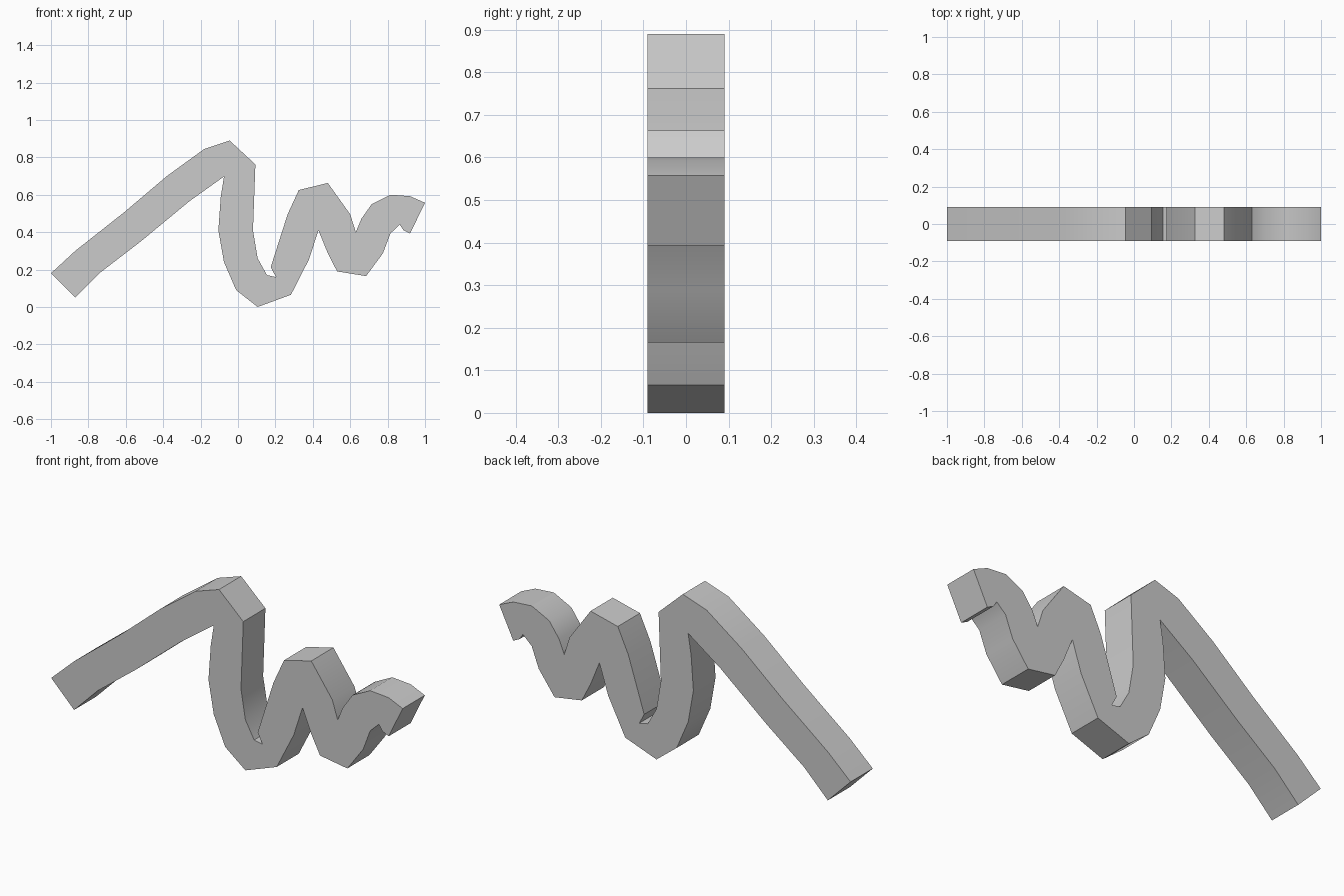
import bpy, bmesh
from mathutils import Vector

if "Cube" in bpy.data.objects:
    bpy.data.objects.remove(bpy.data.objects["Cube"])

HALF_DEPTH = 0.09

# Upper edge of the zigzag band, left to right (x, z)
upper = [(-1, .18), (-.87, .30), (-.61, .505), (-.38, .70), (-.18, .845), (-.045, .89),
         (.093, .762), (.08, .41), (.105, .26), (.155, .17), (.203, .16), (.175, .213),
         (.265, .495), (.325, .625), (.48, .663), (.60, .495), (.63, .40), (.66, .472),
         (.715, .55), (.815, .60), (.92, .592), (1, .557)]
# Lower edge, right to left
lower = [(.92, .393), (.885, .41), (.865, .44), (.815, .393), (.775, .287), (.685, .165),
         (.53, .19), (.48, .287), (.43, .41), (.38, .255), (.283, .065), (.105, 0),
         (-.01, .09), (-.075, .24), (-.105, .41), (-.092, .59), (-.075, .697),
         (-.26, .565), (-.52, .35), (-.735, .185), (-.87, .05)]

# Extrude the outline along y
bm = bmesh.new()
face = bm.faces.new([bm.verts.new((x, -HALF_DEPTH, z)) for x, z in upper + lower])
ext = bmesh.ops.extrude_face_region(bm, geom=[face], use_keep_orig=True)
moved = [v for v in ext["geom"] if isinstance(v, bmesh.types.BMVert)]
bmesh.ops.translate(bm, verts=moved, vec=Vector((0, 2 * HALF_DEPTH, 0)))
bmesh.ops.recalc_face_normals(bm, faces=bm.faces)

mesh = bpy.data.meshes.new("zigzag_band")
bm.to_mesh(mesh)
bm.free()
band = bpy.data.objects.new("zigzag_band", mesh)
bpy.context.collection.objects.link(band)

# Soft shading along the gentle bends, sharp at the corners
bpy.context.view_layer.objects.active = band
band.select_set(True)
bpy.ops.object.shade_smooth_by_angle(angle=0.52)
